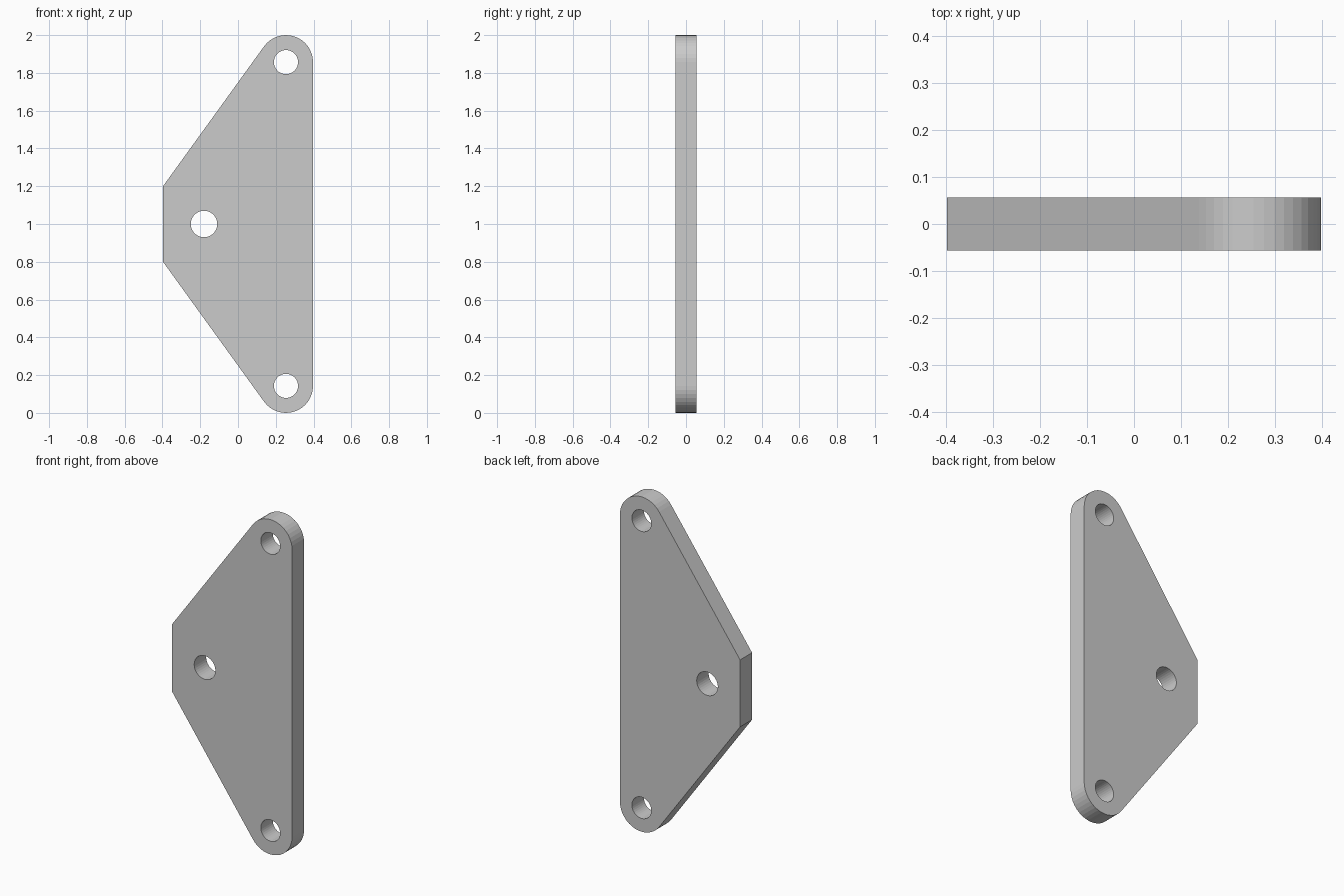
import bpy, bmesh
from math import pi, sin, cos, atan2, asin, hypot

if "Cube" in bpy.data.objects:
    bpy.data.objects.remove(bpy.data.objects["Cube"])

HALF_W, CORNER_Z, THICK = 0.397, 0.2, 0.113    # z measured from mid height
END_R = 0.143
END_X, END_Z = HALF_W - END_R, 1 - END_R


def arc(cx, cz, r, start, end, n):
    return [(cx + r * cos(start + (end - start) * i / n),
             cz + r * sin(start + (end - start) * i / n)) for i in range(n + 1)]


def circle(cx, cz, r, n=36):
    return arc(cx, cz, r, 0, 2 * pi, n)[:-1]


# Upper half of the outline: rounded end, tangent to the sloping edge
dx, dz = END_X + HALF_W, END_Z - CORNER_Z
tangent = atan2(dz, dx) + asin(END_R / hypot(dx, dz)) + pi / 2
upper = arc(END_X, END_Z, END_R, 0, tangent, 16) + [(-HALF_W, CORNER_Z)]
outline = upper + [(x, -z) for x, z in reversed(upper)]

# Three bolt holes
holes = [circle(END_X, s * END_Z, 0.064) for s in (1, -1)]
holes.append(circle(-0.18, 0, 0.07))

# Filled and extruded profile
curve = bpy.data.curves.new("bracket_plate", 'CURVE')
curve.dimensions = '2D'
curve.fill_mode = 'BOTH'
curve.extrude = THICK / 2
for loop in [outline] + holes:
    spline = curve.splines.new('POLY')
    spline.points.add(len(loop) - 1)
    for p, (x, z) in zip(spline.points, loop):
        p.co = (x, z, 0, 1)
    spline.use_cyclic_u = True
    spline.use_smooth = False

plate = bpy.data.objects.new("bracket_plate", curve)
bpy.context.collection.objects.link(plate)
plate.location.z = 1
plate.rotation_euler.x = pi / 2
bpy.context.view_layer.objects.active = plate
plate.select_set(True)
bpy.ops.object.convert(target='MESH')
plate = bpy.context.object

# Weld caps to walls
bm = bmesh.new()
bm.from_mesh(plate.data)
bmesh.ops.remove_doubles(bm, verts=bm.verts, dist=1e-5)
bmesh.ops.recalc_face_normals(bm, faces=bm.faces)
for f in bm.faces:
    f.smooth = False
bm.to_mesh(plate.data)
bm.free()
